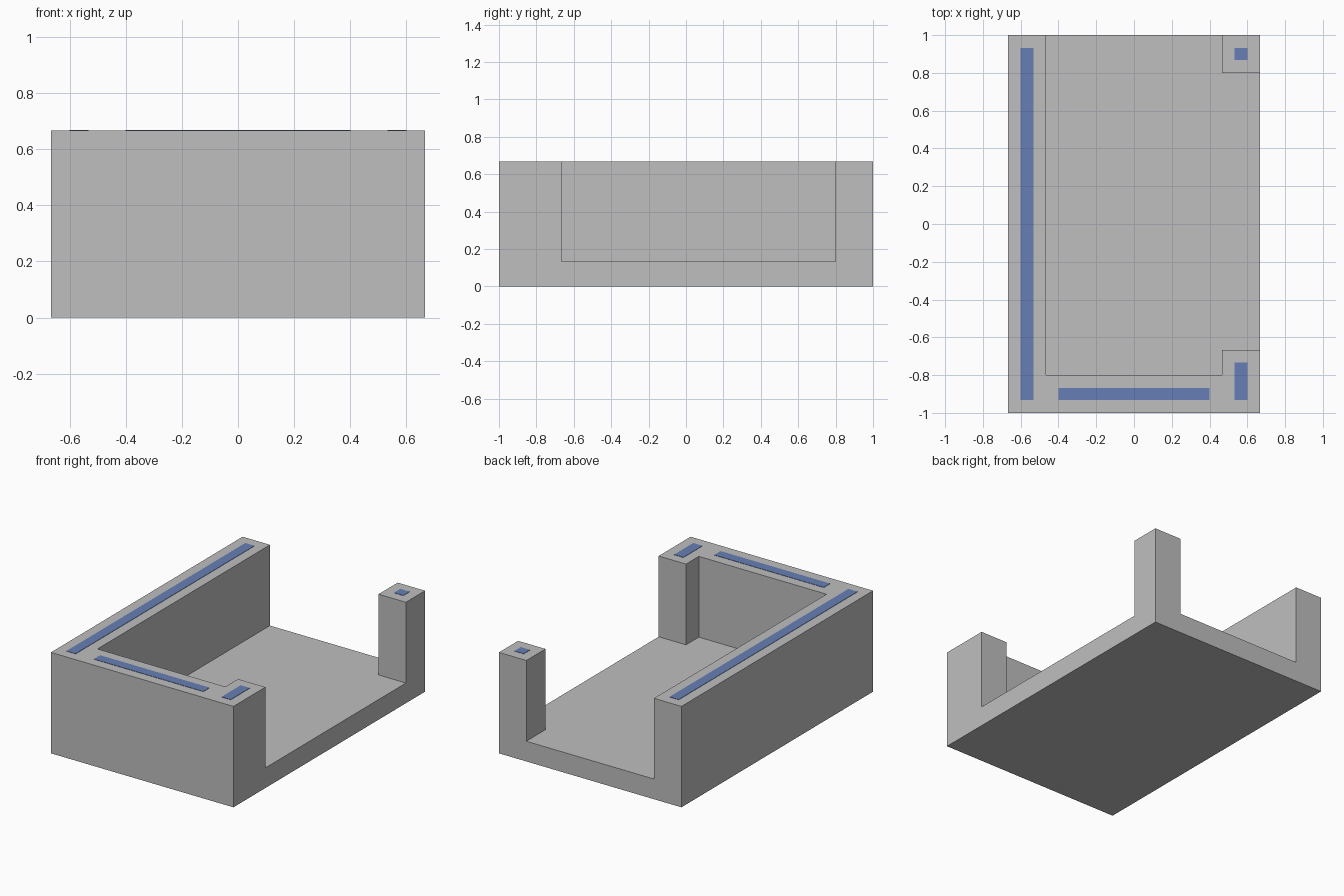
import bpy, bmesh

if "Cube" in bpy.data.objects:
    bpy.data.objects.remove(bpy.data.objects["Cube"])

W, D, H = 2 / 3, 1.0, 2 / 3      # half width, half depth, height
FLOOR, IN = 2 / 15, 7 / 15       # floor thickness, inner wall offset


def material(name, rgb):
    m = bpy.data.materials.new(name)
    m.diffuse_color = (*rgb, 1)
    m.use_nodes = True
    m.node_tree.nodes["Principled BSDF"].inputs["Base Color"].default_value = m.diffuse_color
    return m


grey = material("light_grey", (0.52, 0.52, 0.52))
blue = material("slate_blue", (0.136, 0.212, 0.465))


def prism(name, outline, z0, z1, mat):
    """Extrude a counter-clockwise outline from z0 to z1."""
    bm = bmesh.new()
    face = bm.faces.new([bm.verts.new((x, y, z0)) for x, y in outline])
    top = bmesh.ops.extrude_face_region(bm, geom=[face])["geom"]
    bmesh.ops.translate(bm, vec=(0, 0, z1 - z0),
                        verts=[v for v in top if isinstance(v, bmesh.types.BMVert)])
    bmesh.ops.recalc_face_normals(bm, faces=bm.faces)
    mesh = bpy.data.meshes.new(name)
    bm.to_mesh(mesh)
    bm.free()
    mesh.materials.append(mat)
    ob = bpy.data.objects.new(name, mesh)
    bpy.context.collection.objects.link(ob)
    return ob


def rect(x0, x1, y0, y1):
    return [(x0, y0), (x1, y0), (x1, y1), (x0, y1)]


# Tray block: floor, left wall, front wall and two right-hand posts
tray = prism("tray", rect(-W, W, -D, D), 0, H, grey)

# Hollow, open to the right, the back and the top
hollow = prism("hollow_cutter",
               [(-IN, -0.8), (IN, -0.8), (IN, -2 / 3), (1, -2 / 3),
                (1, 0.8), (IN, 0.8), (IN, 1.3), (-IN, 1.3)],
               FLOOR, 1, grey)
hollow.hide_render = True
cut = tray.modifiers.new("hollow", 'BOOLEAN')
cut.operation, cut.solver, cut.object = 'DIFFERENCE', 'EXACT', hollow
bpy.context.view_layer.objects.active = tray
bpy.ops.object.modifier_apply(modifier=cut.name)
bpy.data.objects.remove(hollow)

# Thin blue inlay strips along the rim
strips = {
    "left_wall_strip": (-0.6, -0.533, -0.933, 0.933),
    "front_wall_strip": (-0.4, 0.4, -0.933, -0.867),
    "front_post_strip": (0.533, 0.6, -0.933, -0.733),
    "back_post_square": (0.533, 0.6, 0.867, 0.933),
}
for name, box in strips.items():
    prism(name, rect(*box), H - 0.001, H + 0.002, blue)
